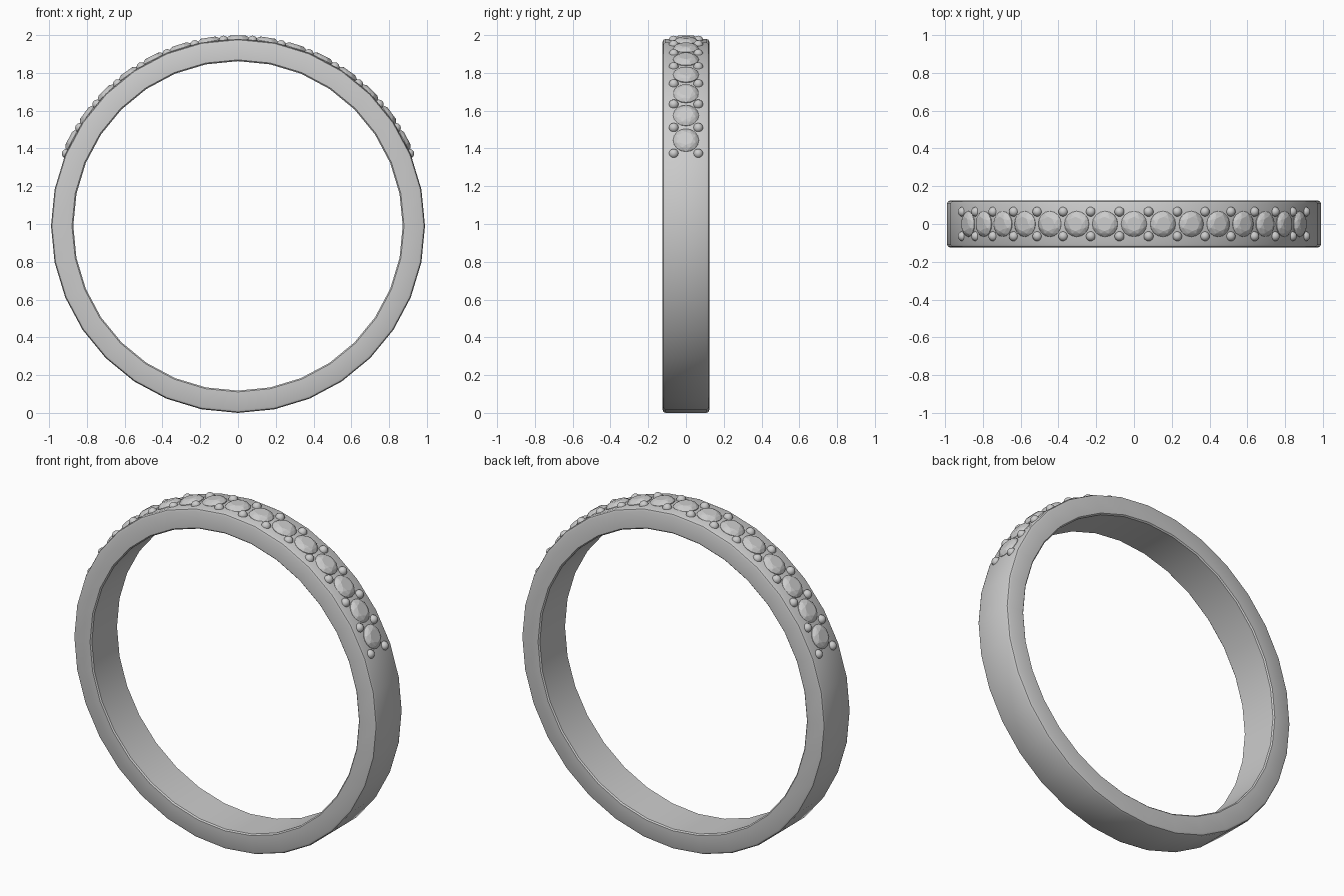
import bpy, bmesh, math
from mathutils import Matrix, Vector

if "Cube" in bpy.data.objects:
    bpy.data.objects.remove(bpy.data.objects["Cube"])

CZ = 0.99                       # ring centre height
STEP = math.radians(8.95)       # angle between stones


def make_object(name, bm, smooth=None):
    bmesh.ops.recalc_face_normals(bm, faces=bm.faces)
    mesh = bpy.data.meshes.new(name)
    bm.to_mesh(mesh)
    bm.free()
    ob = bpy.data.objects.new(name, mesh)
    bpy.context.collection.objects.link(ob)
    if smooth:
        bpy.context.view_layer.objects.active = ob
        ob.select_set(True)
        bpy.ops.object.shade_smooth_by_angle(angle=math.radians(smooth))
        ob.select_set(False)
    return ob


def loft(bm, rings):
    """Bridge equal-sided rings of points in order."""
    rows = [[bm.verts.new(p) for p in ring] for ring in rings]
    n = len(rows[0])
    for a, b in zip(rows, rows[1:]):
        for i in range(n):
            j = (i + 1) % n
            bm.faces.new((a[i], a[j], b[j], b[i]))
    return rows


def on_ring(angle, radius, y=0):
    """Frame at an angle from the top, local z pointing outward."""
    return (Matrix.Translation((0, 0, CZ)) @ Matrix.Rotation(angle, 4, 'Y')
            @ Matrix.Translation((0, y, radius)))


# Band: a softened rectangular section swept round 32 sides
half = [(0.872, 0.117), (0.879, 0.124), (0.974, 0.124), (0.985, 0.119), (0.99, 0.108)]
section = half + [(r, -y) for r, y in reversed(half)]
bm = bmesh.new()
rings = []
for i in range(32):
    a = math.tau * i / 32
    rings.append([(r * math.sin(a), y, CZ + r * math.cos(a)) for r, y in section])
loft(bm, rings + rings[:1])
bmesh.ops.remove_doubles(bm, verts=bm.verts, dist=1e-5)
make_object("band", bm, 40)


# Round cut stones: table, crown, girdle and pavilion
def circle(n, r, z, turn=0.0):
    return [Vector((r * math.cos(math.tau * (i + turn) / n),
                    r * math.sin(math.tau * (i + turn) / n), z)) for i in range(n)]


for k in range(-7, 8):
    bm = bmesh.new()
    for p in (circle(8, 0.038, 0.021) + circle(8, 0.055, 0.014, 0.5)
              + circle(16, 0.068, 0.0) + circle(16, 0.068, -0.005)
              + [Vector((0, 0, -0.07))]):
        bm.verts.new(p)
    bmesh.ops.convex_hull(bm, input=bm.verts)
    bmesh.ops.dissolve_limit(bm, angle_limit=0.01, verts=bm.verts, edges=bm.edges)
    bm.transform(on_ring(k * STEP, 0.988))
    make_object(f"stone_{k + 8}", bm)

# Bead prongs in pairs between the stones
bm = bmesh.new()
for k in range(16):
    for y in (-0.065, 0.065):
        bmesh.ops.create_uvsphere(bm, u_segments=14, v_segments=10, radius=0.026,
                                  matrix=on_ring((k - 7.5) * STEP, 0.984, y))
make_object("bead_prongs", bm, 60)
